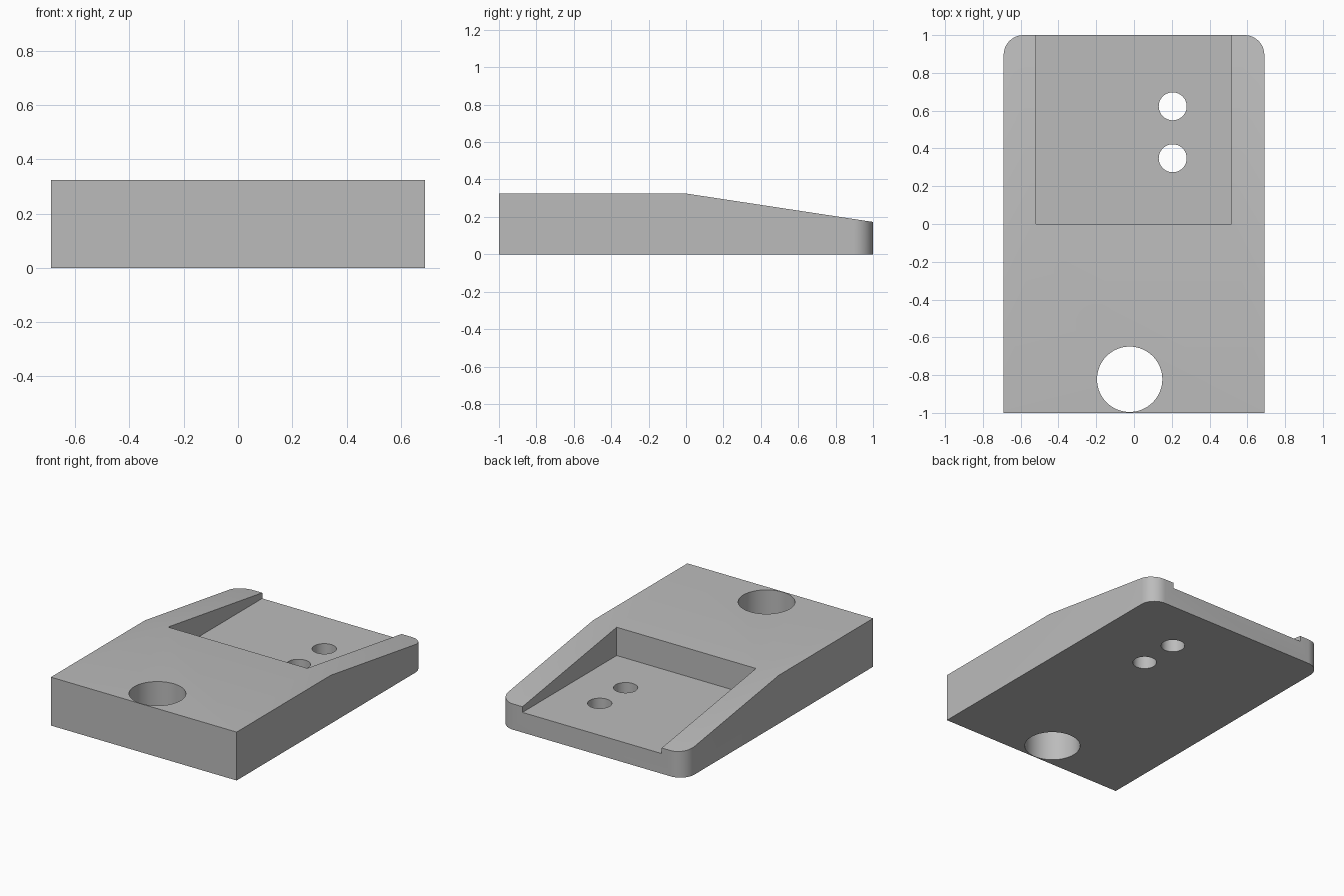
import bpy
import bmesh
import math

cube = bpy.data.objects.get("Cube")
if cube:
    bpy.data.objects.remove(cube, do_unlink=True)

HALF_W = 0.69
TOP = 0.325
BACK_TOP = 0.173
FLOOR = 0.135
CORNER_R = 0.105

grey = bpy.data.materials.new("plain grey")
grey.use_nodes = True
colour = (0.5, 0.5, 0.5, 1)
grey.diffuse_color = colour
grey.node_tree.nodes["Principled BSDF"].inputs["Base Color"].default_value = colour


def cut(target, cutter):
    """Subtract the active cutter from the target, then remove the cutter."""
    cutter.hide_render = True
    bpy.context.view_layer.objects.active = target
    mod = target.modifiers.new(cutter.name, "BOOLEAN")
    mod.operation = "DIFFERENCE"
    mod.solver = "EXACT"
    mod.object = cutter
    bpy.ops.object.modifier_apply(modifier=mod.name)
    bpy.data.objects.remove(cutter, do_unlink=True)


# Wedge body: side profile extruded across the width
profile = [(-1, 0), (1, 0), (1, BACK_TOP), (0, TOP), (-1, TOP)]
bm = bmesh.new()
side = bm.faces.new([bm.verts.new((-HALF_W, y, z)) for y, z in profile])
extruded = bmesh.ops.extrude_face_region(bm, geom=[side])["geom"]
moved = [v for v in extruded if isinstance(v, bmesh.types.BMVert)]
bmesh.ops.translate(bm, verts=moved, vec=(2 * HALF_W, 0, 0))

# Rounded back corners
corners = [e for e in bm.edges
           if all(v.co.y > 0.99 for v in e.verts)
           and abs(e.verts[0].co.x - e.verts[1].co.x) < 0.01]
bmesh.ops.bevel(bm, geom=corners, offset=CORNER_R, segments=12,
                profile=0.5, affect="EDGES")
bmesh.ops.recalc_face_normals(bm, faces=bm.faces[:])
mesh = bpy.data.meshes.new("wedge_block")
bm.to_mesh(mesh)
bm.free()
block = bpy.data.objects.new("wedge_block", mesh)
bpy.context.collection.objects.link(block)
mesh.materials.append(grey)

# Recessed tray, open at the back
left, right = 0.515, -0.52
bpy.ops.mesh.primitive_cube_add(
    size=1, location=((left + right) / 2, 0.6, FLOOR + 0.5))
tray = bpy.context.object
tray.name = "tray_cutter"
tray.scale = (left - right, 1.2, 1)
bpy.context.view_layer.update()
cut(block, tray)

# Round through holes: x, y, radius
for x, y, r in [(-0.023, -0.822, 0.173), (0.205, 0.623, 0.074), (0.205, 0.348, 0.074)]:
    bpy.ops.mesh.primitive_cylinder_add(
        vertices=64, radius=r, depth=2, location=(x, y, 0))
    hole = bpy.context.object
    hole.name = "hole_cutter"
    cut(block, hole)

# Smooth the curved walls, keep the edges sharp
bpy.ops.object.select_all(action="DESELECT")
block.select_set(True)
bpy.context.view_layer.objects.active = block
bpy.ops.object.shade_smooth_by_angle(angle=math.radians(30))
